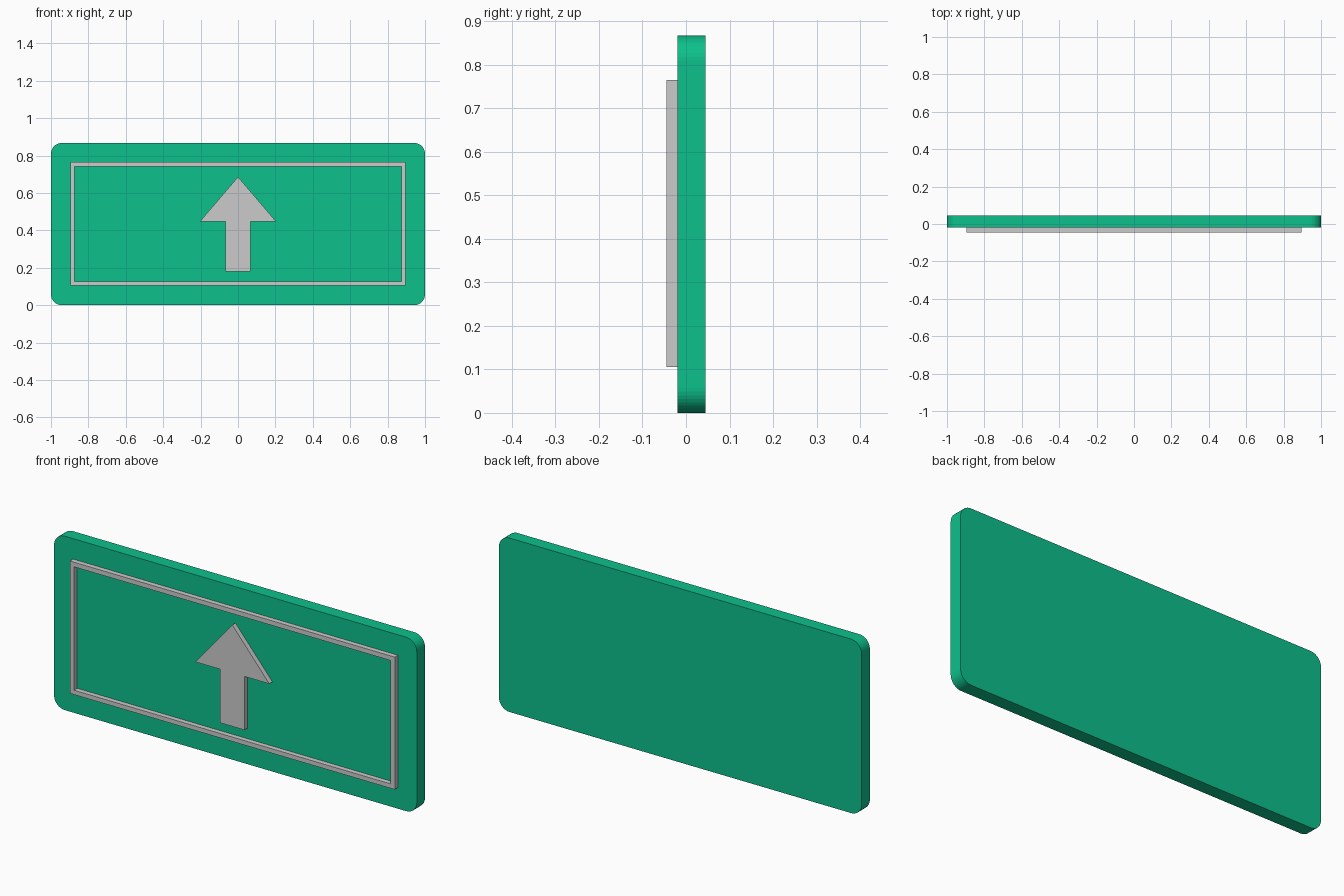
import bpy, bmesh
from math import sin, cos, radians

if "Cube" in bpy.data.objects:
    bpy.data.objects.remove(bpy.data.objects["Cube"])

FACE, BACK, RAISED = -0.02, 0.045, -0.045   # y levels
TOP = 0.867


def make_object(name, bm):
    bmesh.ops.recalc_face_normals(bm, faces=bm.faces)
    mesh = bpy.data.meshes.new(name)
    bm.to_mesh(mesh)
    bm.free()
    obj = bpy.data.objects.new(name, mesh)
    bpy.context.collection.objects.link(obj)
    return obj


def extrude_faces(bm, depth):
    res = bmesh.ops.extrude_face_region(bm, geom=bm.faces[:])
    verts = [g for g in res["geom"] if isinstance(g, bmesh.types.BMVert)]
    bmesh.ops.translate(bm, verts=verts, vec=(0, depth, 0))


def plate(name, outline, y0, y1):
    bm = bmesh.new()
    bm.faces.new([bm.verts.new((x, y0, z)) for x, z in outline])
    extrude_faces(bm, y1 - y0)
    return make_object(name, bm)


def rounded_rect(x0, x1, z0, z1, r, steps=10):
    centres = [(x1 - r, z1 - r), (x0 + r, z1 - r), (x0 + r, z0 + r), (x1 - r, z0 + r)]
    pts = []
    for i, (cx, cz) in enumerate(centres):
        for s in range(steps + 1):
            a = radians(90 * (i + s / steps))
            pts.append((cx + r * cos(a), cz + r * sin(a)))
    return pts


# Green backing board with flat-faceted rounded corners
board = plate("sign_board", rounded_rect(-1, 1, 0, TOP, 0.058), FACE, BACK)
green = bpy.data.materials.new("sign_green")
green.diffuse_color = (0.004, 0.53, 0.26, 1)
green.use_nodes = True
green.node_tree.nodes["Principled BSDF"].inputs["Base Color"].default_value = green.diffuse_color
board.data.materials.append(green)

# Raised rectangular border, mitred at the corners
bm = bmesh.new()
loops = []
for hx, z0, z1 in ((0.896, 0.105, 0.765), (0.873, 0.127, 0.742)):
    loops.append([bm.verts.new((x, RAISED, z))
                  for x, z in ((-hx, z0), (hx, z0), (hx, z1), (-hx, z1))])
outer, inner = loops
for i in range(4):
    j = (i + 1) % 4
    bm.faces.new((outer[i], outer[j], inner[j], inner[i]))
extrude_faces(bm, FACE - RAISED)
make_object("border_frame", bm)

# Raised arrow, mirrored from its right half
half = [(0.067, 0.18), (0.067, 0.447), (0.204, 0.447)]
arrow = half + [(0, 0.686)] + [(-x, z) for x, z in reversed(half)]
plate("up_arrow", arrow, RAISED, FACE)
